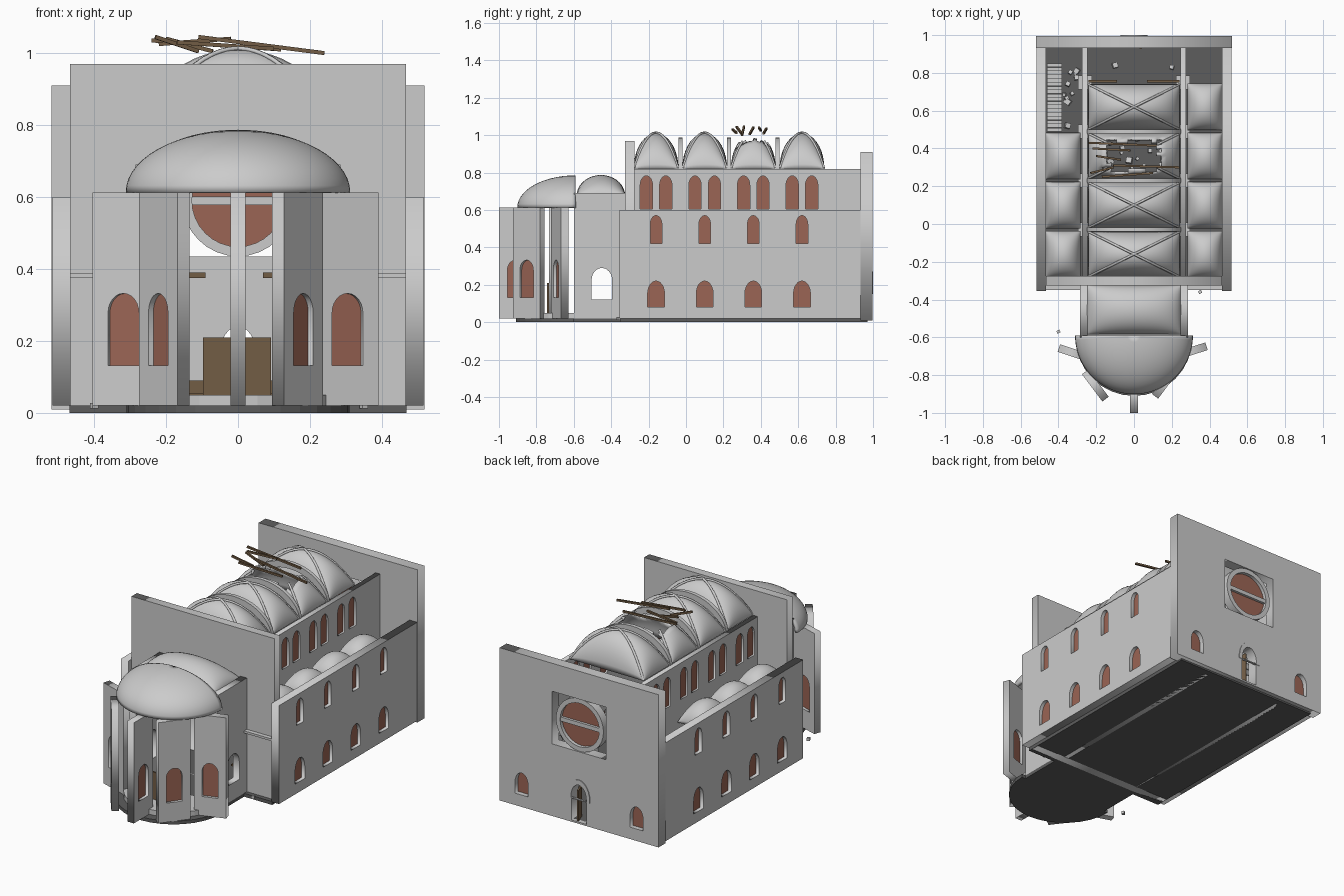
import bpy, bmesh, random
from math import sin, cos, pi, sqrt
from mathutils import Matrix, Vector

if "Cube" in bpy.data.objects:
    bpy.data.objects.remove(bpy.data.objects["Cube"])

random.seed(4)


def material(name, col):
    m = bpy.data.materials.new(name)
    m.diffuse_color = (*col, 1)
    m.use_nodes = True
    m.node_tree.nodes["Principled BSDF"].inputs["Base Color"].default_value = m.diffuse_color
    return m


GLASS = material("red_glass", (0.33, 0.13, 0.09))
WOOD = material("old_wood", (0.17, 0.11, 0.06))
PAVING = material("dark_paving", (0.11, 0.11, 0.11))


def add(name, me, mat=None):
    ob = bpy.data.objects.new(name, me)
    bpy.context.collection.objects.link(ob)
    if mat:
        me.materials.append(mat)
    return ob


def box(name, x0, x1, y0, y1, z0, z1, mat=None, rot=None):
    bm = bmesh.new()
    bmesh.ops.create_cube(bm, size=1)
    bm.transform(Matrix.Diagonal((x1 - x0, y1 - y0, z1 - z0, 1)))
    me = bpy.data.meshes.new(name)
    bm.to_mesh(me)
    bm.free()
    ob = add(name, me, mat)
    ob.location = ((x0 + x1) / 2, (y0 + y1) / 2, (z0 + z1) / 2)
    if rot:
        ob.rotation_euler = rot
    return ob


def panel(name, outline, holes, th, origin, d=(1, 0), mat=None):
    """Upright slab: 2D outline (along d, up) with holes, extruded to thickness."""
    cu = bpy.data.curves.new(name, 'CURVE')
    cu.dimensions, cu.fill_mode, cu.extrude = '2D', 'BOTH', th / 2
    for pts in [outline] + holes:
        sp = cu.splines.new('POLY')
        sp.points.add(len(pts) - 1)
        for p, (a, b) in zip(sp.points, pts):
            p.co = (a, b, 0, 1)
        sp.use_cyclic_u = True
    tmp = bpy.data.objects.new("tmp", cu)
    bpy.context.collection.objects.link(tmp)
    dg = bpy.context.evaluated_depsgraph_get()
    me = bpy.data.meshes.new_from_object(tmp.evaluated_get(dg))
    bpy.data.objects.remove(tmp)
    v = Vector((d[0], d[1], 0)).normalized()
    me.transform(Matrix(((v.x, 0, v.y, origin[0]), (v.y, 0, -v.x, origin[1]), (0, 1, 0, 0), (0, 0, 0, 1))))
    return add(name, me, mat)


def rect(a0, a1, z0, z1):
    return [(a0, z0), (a1, z0), (a1, z1), (a0, z1)]


def arch(c, w, z0, z1, k=0.75):
    s = z1 - w * k
    return [(c - w / 2, z0), (c + w / 2, z0)] + [
        (c + w / 2 * cos(i * pi / 12), s + w * k * sin(i * pi / 12)) for i in range(13)]


def circle(r, zc, n=32):
    return [(r * cos(2 * pi * i / n), zc + r * sin(2 * pi * i / n)) for i in range(n)]


def surface(name, f, nu=24, nv=18, th=0.012, keep=None):
    """Smooth shell from a parametric function of s, t in 0..1."""
    bm = bmesh.new()
    g = [[bm.verts.new(f(i / nu, j / nv)) for j in range(nv + 1)] for i in range(nu + 1)]
    for i in range(nu):
        for j in range(nv):
            if keep is None or keep((i + .5) / nu, (j + .5) / nv):
                bm.faces.new((g[i][j], g[i + 1][j], g[i + 1][j + 1], g[i][j + 1])).smooth = True
    bmesh.ops.delete(bm, geom=[v for v in bm.verts if not v.link_faces], context='VERTS')
    bmesh.ops.remove_doubles(bm, verts=bm.verts, dist=1e-5)
    bmesh.ops.recalc_face_normals(bm, faces=bm.faces)
    if sum(f_.normal.z for f_ in bm.faces) < 0:
        bmesh.ops.reverse_faces(bm, faces=bm.faces)
    me = bpy.data.meshes.new(name)
    bm.to_mesh(me)
    bm.free()
    m = add(name, me).modifiers.new("shell", 'SOLIDIFY')
    m.thickness = th


def vault(name, cx, cy, hx, hy, z0, h, keep=None):
    def f(s, t):
        u, v = -cos(pi * s), -cos(pi * t)
        return (cx + u * hx, cy + v * hy, z0 + h * sqrt(max(0, (1 - u * u) * (1 - v * v))))
    surface(name, f, keep=keep)


def bar(name, a, b, w, mat=None):
    a, b = Vector(a), Vector(b)
    ob = box(name, 0, w, 0, w, 0, (b - a).length, mat)
    ob.rotation_euler = (b - a).to_track_quat('Z', 'Y').to_euler()
    ob.location = (a + b) / 2


def rib(name, pts, r):
    cu = bpy.data.curves.new(name, 'CURVE')
    cu.dimensions, cu.bevel_depth, cu.bevel_resolution = '3D', r, 1
    sp = cu.splines.new('POLY')
    sp.points.add(len(pts) - 1)
    for p, q in zip(sp.points, pts):
        p.co = (*q, 1)
    add(name, cu)


def half_disc(name, r, z0, z1, yc, mat=None):
    bm = bmesh.new()
    f = bm.faces.new([bm.verts.new((r * cos(pi + pi * i / 16), yc + r * sin(pi + pi * i / 16), z0)) for i in range(17)])
    e = bmesh.ops.extrude_face_region(bm, geom=[f])
    bmesh.ops.translate(bm, vec=(0, 0, z1 - z0), verts=[v for v in e['geom'] if isinstance(v, bmesh.types.BMVert)])
    bmesh.ops.recalc_face_normals(bm, faces=bm.faces)
    me = bpy.data.meshes.new(name)
    bm.to_mesh(me)
    bm.free()
    add(name, me, mat)


BAYS = [-0.16 + 0.26 * i for i in range(4)]

# floors
box("nave_floor", -.468, .468, -.35, .97, 0, .02, PAVING)
box("choir_floor", -.285, .285, -.6, -.35, 0, .02, PAVING)
half_disc("apse_floor", .31, 0, .02, -.6, PAVING)
half_disc("apse_dais", .28, .02, .05, -.58)

# aisle walls, clerestory walls, arcade columns, choir walls
for s, side in ((1, "right"), (-1, "left")):
    wins = [arch(c, .09, .08, .22) for c in BAYS] + [arch(c, .062, .42, .57) for c in BAYS]
    panel(side + "_aisle_wall", rect(-.355, .935, .02, .6), wins, .05, (s * .491, 0), (0, 1))
    for w in wins:
        panel(side + "_aisle_glass", w, [], .008, (s * .491, 0), (0, 1), GLASS)
    cler = [arch(c + o, .066, .605, .782) for c in BAYS for o in (-.052, .052)]
    arcade = [arch(c, .2, .02, .4, .6) for c in BAYS + [.84]]
    arcade[-1] = arch(.83, .15, .02, .4, .6)
    panel(side + "_clerestory_wall", rect(-.275, .935, .0, .82), cler + arcade, .03, (s * .26, 0), (0, 1))
    for w in cler:
        panel(side + "_clerestory_glass", w, [], .008, (s * .26, 0), (0, 1), GLASS)
    for c in BAYS:
        bpy.ops.mesh.primitive_cylinder_add(vertices=16, radius=.03, depth=.27, location=(s * .26, c + .13, .155))
        bpy.context.object.name = side + "_arcade_column"
        box(side + "_column_capital", s * .26 - .037, s * .26 + .037, c + .093, c + .167, .27, .3)
    panel(side + "_choir_wall", rect(-.6, -.32, .02, .69), [arch(-.45, .11, .12, .29, .6)], .04, (s * .265, 0), (0, 1))
    box(side + "_string_course", min(s * .285, s * .468), max(s * .285, s * .468), -.35, -.32, .375, .388)
    # aisle vaults; the last left one has collapsed
    for c in BAYS[:4 if s > 0 else 3]:
        vault(side + "_aisle_vault", s * .375, c, .092, .124, .49, .11)

# gable wall with chancel arch
panel("chancel_gable_wall", rect(-.467, .467, .0, .97), [arch(0, .42, .02, .66, .5)], .05, (0, -.3))

# west front: door, side windows, rose window
side_wins = [arch(x, .085, .08, .21) for x in (-.375, .375)]
panel("west_front", rect(-.518, .518, .01, .91),
      side_wins + [arch(0, .1, .02, .24), rect(-.175, .175, .435, .745)], .064, (0, .964))
for w in side_wins:
    panel("west_glass", w, [], .008, (0, .964), mat=GLASS)
panel("rose_ring", circle(.155, .59), [circle(.128, .59)], .05, (0, .965))
panel("rose_glass", circle(.135, .59), [], .01, (0, .965), mat=GLASS)
box("rose_bar", -.13, .13, .945, .985, .578, .602)
panel("door_hood", arch(0, .145, .15, .27), [arch(0, .1, .155, .24)], .012, (0, .994))
box("door_leaf", .02, .03, .925, .99, .02, .2, WOOD, (0, 0, .35))

# nave vaults, diagonal ribs, transverse arches
for i, c in enumerate(BAYS):
    def broken(s, t):
        u, v = -cos(pi * s), -cos(pi * t)
        return abs(u) > .58 + random.uniform(-.08, .08) or abs(v) > .72 + random.uniform(-.1, .05)
    vault("nave_vault", 0, c, .243, .12, .82, .19, broken if i == 2 else None)
    for s in (1, -1):
        pts = [(.24 * t, c + s * .118 * t, .823 + .19 * (1 - t * t)) for t in [k / 10 - 1 for k in range(21)]]
        for part in ([pts[:6], pts[15:]] if i == 2 else [pts]):
            rib("nave_diagonal_rib", part, .007)
    if i < 3:
        ring = [(a * cos(t), .8 + h * sin(t)) for a, h, k in ((.25, .187, 1), (.215, .15, -1))
                for t in [pi * j / 20 for j in range(21)][::k]]
        panel("transverse_arch", ring, [], .022, (0, c + .13))

# choir vault and apse half dome
vault("choir_vault", 0, -.455, .25, .13, .675, .112)
surface("apse_half_dome", lambda s, t: (.312 * cos(pi + pi * s) * cos(pi / 2 * t),
        -.59 + .312 * sin(pi + pi * s) * cos(pi / 2 * t), .613 + .172 * sin(pi / 2 * t)), 40, 14, .015)

# apse wall slabs, each turned out of line
for x, y, d in ((-.312, -.685, (.95, -.31)), (-.205, -.855, (.6, -.8)), (0, -.91, (0, 1)),
                (.165, -.84, (.6, .8)), (.298, -.675, (.95, .31))):
    panel("apse_wall_slab", rect(-.09, .09, .02, .613), [arch(0, .09, .132, .332, .6)], .042, (x, y), d)
    panel("apse_glass", arch(0, .09, .132, .332, .6), [], .008, (x, y), d, GLASS)

# altar with wooden screen
box("altar", -.07, .07, -.7, -.64, .05, .11)
box("wooden_screen", -.097, .092, -.742, -.732, .05, .21, WOOD)

# broken roof timbers and gallery beams
for a, b in (((-.11, .31, 1.045), (.24, .30, 1.0)), ((-.24, .43, 1.035), (.12, .415, 1.01)),
             ((-.23, .27, 1.045), (-.11, .30, 1.005)), ((-.2, .36, 1.04), (-.07, .34, 1.005)),
             ((-.17, .25, 1.03), (.1, .27, 1.012)), ((-.22, .40, 1.025), (-.02, .39, 1.04))):
    bar("roof_timber", a, b, .011, WOOD)
for x0, x1 in ((-.24, -.09), (.07, .24)):
    box("gallery_beam", x0, x1, .75, .762, .375, .39, WOOD)

# stair in the ruined aisle
for k in range(18):
    y = .49 + k * .02
    box("stair_step", -.46, -.38, y, y + .019, .02, .04 + k * .019)

# pews and rubble
for y in (-.15, -.05, .05, .15):
    for s in (-1, 1):
        box("pew_seat", s * .12 - .06, s * .12 + .06, y, y + .03, .045, .055, WOOD)
        box("pew_back", s * .12 - .06, s * .12 + .06, y + .03, y + .036, .02, .09, WOOD)
spots = [(random.uniform(-.2, .2), random.uniform(.28, .46)) for _ in range(16)]
spots += [(random.uniform(-.37, -.3), random.uniform(.5, .85)) for _ in range(12)]
for x, y in spots + [(.2, .83), (-.1, .84)]:
    r = random.uniform(.007, .016)
    box("rubble", x - r, x + r, y - r, y + r, .02, .02 + 1.6 * r, None, (random.uniform(-.3, .3), .2, random.uniform(0, 3)))
for x, y in ((-.4, -.57), (.35, -.36)):
    box("loose_stone", x - .009, x + .009, y - .008, y + .008, .012, .028, None, (0, 0, .5))
